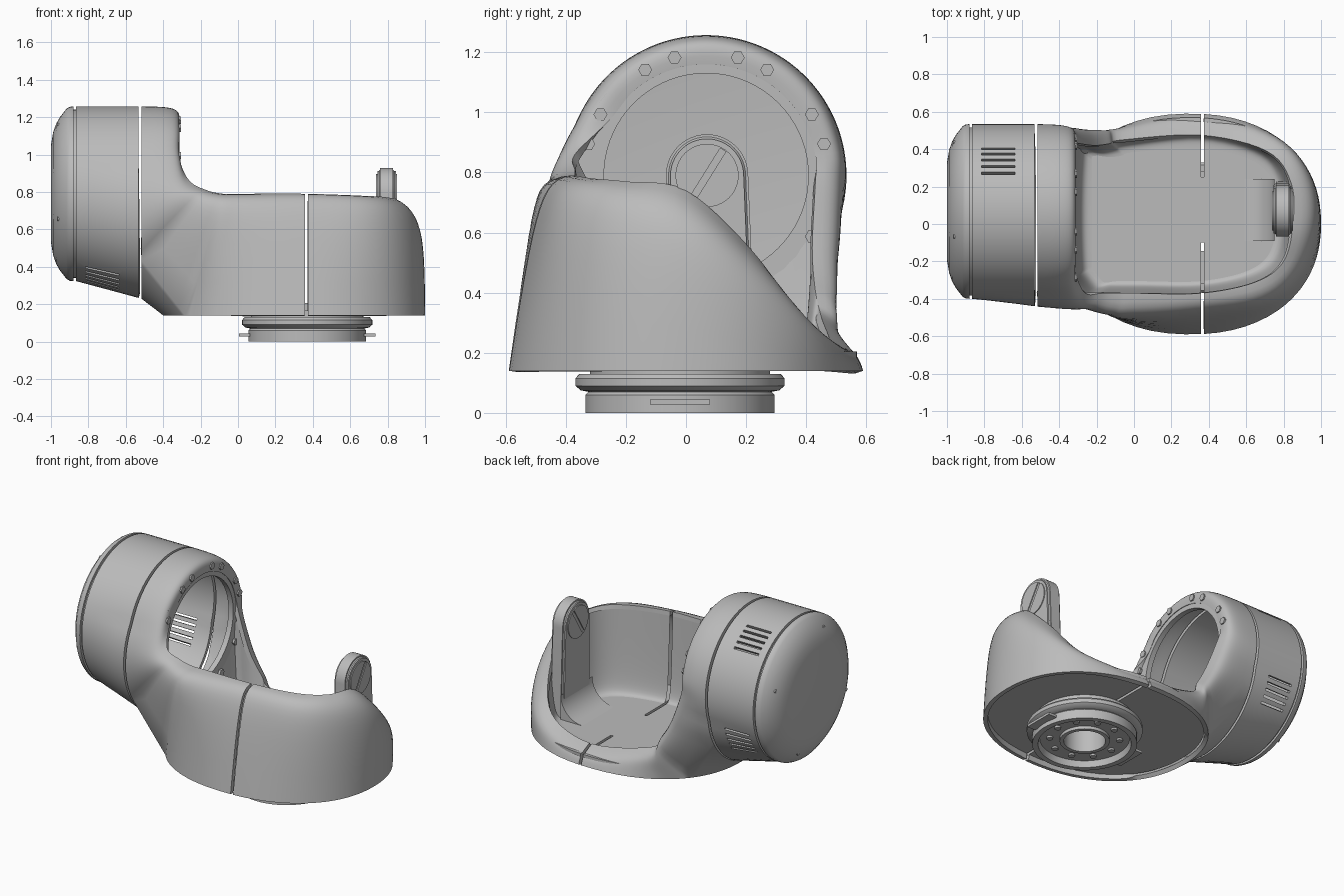
import bpy, bmesh
from math import sin, cos, radians, pi, copysign
from mathutils import Vector, Matrix

cube = bpy.data.objects.get("Cube")
if cube:
    bpy.data.objects.remove(cube, do_unlink=True)
grey = bpy.data.materials.new("warm_grey_plastic")
grey.use_nodes = True
grey.diffuse_color = (0.5, 0.5, 0.5, 1)
grey.node_tree.nodes["Principled BSDF"].inputs["Base Color"].default_value = grey.diffuse_color

HUB_Y, HUB_Z, HUB_R = 0.067, 0.79, 0.467
BASE_Z, FLOOR_Z, SEAM_X, DRUM_X = 0.14, 0.205, -0.515, -0.865
COLLAR = Vector((0.37, -0.02, 0))

def make(name, bm, thickness=0, cutter=None, angle=35):
    """Turn a bmesh into a finished object, optionally thickened inward and cut."""
    mesh = bpy.data.meshes.new(name)
    bm.to_mesh(mesh)
    bm.free()
    ob = bpy.data.objects.new(name, mesh)
    bpy.context.collection.objects.link(ob)
    mesh.materials.append(grey)
    bpy.ops.object.select_all(action='DESELECT')
    bpy.context.view_layer.objects.active = ob
    ob.select_set(True)
    if thickness:
        mod = ob.modifiers.new("wall", 'SOLIDIFY')
        mod.thickness, mod.offset = thickness, -1
        bpy.ops.object.modifier_apply(modifier=mod.name)
    if cutter:
        cutter.hide_render = True
        mod = ob.modifiers.new("cut", 'BOOLEAN')
        mod.operation, mod.solver, mod.object = 'DIFFERENCE', 'EXACT', cutter
        bpy.ops.object.modifier_apply(modifier=mod.name)
        bpy.data.objects.remove(cutter, do_unlink=True)
    bpy.ops.object.shade_smooth_by_angle(angle=radians(angle))
    return ob

def grid(bm, rows, closed=False):
    """Skin a list of equally long point rows."""
    vs = [[bm.verts.new(p) for p in row] for row in rows]
    for i in range(len(vs) if closed else len(vs) - 1):
        a, b = vs[i], vs[(i + 1) % len(vs)]
        for j in range(len(a) - 1):
            bm.faces.new((a[j], b[j], b[j + 1], a[j + 1]))

def lathe(name, profile, centre, axis, steps=72):
    """Spin a closed profile of (radius, height) about x or z."""
    bm, rows = bmesh.new(), []
    for k in range(steps):
        c, s = cos(2 * pi * k / steps), sin(2 * pi * k / steps)
        rows.append([Vector((h, r * c, r * s) if axis == 'x' else (r * c, r * s, h)) + Vector(centre)
                     for r, h in profile + profile[:1]])
    grid(bm, rows, closed=True)
    bmesh.ops.remove_doubles(bm, verts=bm.verts, dist=1e-5)
    bmesh.ops.recalc_face_normals(bm, faces=bm.faces)
    make(name, bm)

def boxes(name, items):
    """Boxes given as (centre, size, turn about x in degrees)."""
    bm = bmesh.new()
    for centre, size, deg in items:
        place = Matrix.Translation(centre) @ Matrix.Rotation(radians(deg), 4, 'X')
        bmesh.ops.create_cube(bm, size=1, matrix=place @ Matrix.Diagonal((*size, 1)))
    return make(name, bm)

def pegs(name, centres, radius, depth, sides, tilt=pi / 2, cutter=None):
    bm = bmesh.new()
    for p in centres:
        bmesh.ops.create_cone(bm, cap_ends=True, segments=sides, radius1=radius, radius2=radius, depth=depth,
                              matrix=Matrix.Translation(p) @ Matrix.Rotation(tilt, 4, 'Y'))
    make(name, bm, cutter=cutter)

def prism(name, outline, axis, lo, hi, bevel=0):
    """Extrude an outline along x or y, rounding its rims if asked."""
    bm = bmesh.new()
    ends = [[bm.verts.new((d, a, b) if axis == 'x' else (a, d, b)) for a, b in outline] for d in (lo, hi)]
    rims = [e for loop in ends for e in bm.faces.new(loop).edges]
    for i in range(len(outline)):
        bm.faces.new((ends[0][i - 1], ends[0][i], ends[1][i], ends[1][i - 1]))
    bmesh.ops.recalc_face_normals(bm, faces=bm.faces)
    if bevel:
        bmesh.ops.bevel(bm, geom=rims, offset=bevel, segments=3, affect='EDGES')
    make(name, bm)

def open_gap(bm, lo=0.357, hi=0.375):
    """Parting gap across the side walls."""
    for x in (lo, hi):
        bmesh.ops.bisect_plane(bm, geom=bm.verts[:] + bm.edges[:] + bm.faces[:],
                               plane_co=(x, 0, 0), plane_no=(1, 0, 0))
    gap = [f for f in bm.faces if lo < f.calc_center_median().x < hi]
    bmesh.ops.delete(bm, geom=gap, context='FACES')

def polar(x, r, deg):
    return Vector((x, HUB_Y + r * cos(radians(deg)), HUB_Z + r * sin(radians(deg))))

def drum_point(deg, x):
    """Round section whose lower front side swells towards the body."""
    t = (x - DRUM_X) / (SEAM_X - DRUM_X)
    return polar(x, HUB_R + 0.1 * t * max(0, cos(radians(deg - 250))), deg)

def oval(deg, scale=1, z=BASE_Z):
    c, s = cos(radians(deg)), sin(radians(deg))
    return Vector((0.3 + 0.7 * scale * copysign(abs(c) ** 0.91, c), 0.59 * scale * copysign(abs(s) ** 0.91, s), z))

# Body shell: columns from outer edge over a shoulder to the opening rim.
# Each outer edge point is (seam angle, base angle, blend from seam to base).
SEAM_A, SEAM_B, BASE_A, BASE_B = 220, 320, 215, 505

def ring_column(deg):
    return (deg, BASE_A, 0), polar(-0.3, HUB_R, deg), polar(-0.315, 0.37, deg)

def base_column(deg, shoulder, rim):
    return (SEAM_A if deg < 360 else SEAM_B, deg, 1), shoulder, rim

stations = [ring_column(d) for d in range(90, 151, 20)] + [
    ((182, BASE_A, 0), (-0.29, -0.45, 0.83), (-0.26, -0.37, 0.86)),
    ((SEAM_A, BASE_A, 0), (-0.2, -0.5, 0.8), (-0.17, -0.37, 0.81)),
    base_column(BASE_A, (-0.1, -0.55, 0.79), (-0.08, -0.37, 0.79)),
    base_column(235, (0, -0.54, 0.79), (0.02, -0.37, 0.79)),
    base_column(275, (0.36, -0.49, 0.79), (0.36, -0.37, 0.79)),
    base_column(310, (0.71, -0.44, 0.78), (0.65, -0.31, 0.78)),
    base_column(335, (0.91, -0.27, 0.73), (0.8, -0.2, 0.77)),
    base_column(360, (1, 0, 0.66), (0.85, 0, 0.74)),
    base_column(385, (0.95, 0.27, 0.45), (0.84, 0.22, 0.54)),
    base_column(410, (0.76, 0.47, 0.27), (0.71, 0.39, 0.31)),
    base_column(445, (0.36, 0.57, 0.2), (0.36, 0.475, 0.24)),
    base_column(485, (-0.06, 0.53, 0.27), (-0.06, 0.45, 0.32)),
    base_column(BASE_B, (-0.14, 0.55, 0.36), (-0.13, 0.43, 0.41)),
    ((SEAM_B, BASE_B, 0), (-0.22, 0.54, 0.52), (-0.21, 0.42, 0.55)),
    ((350, BASE_B, 0), (-0.3, 0.53, 0.74), (-0.29, 0.43, 0.76)),
] + [ring_column(d) for d in range(370, 431, 20)]

def column(o, s, r, steps=12, w=2):
    pts = []
    for k in range(steps + 1):
        t = k / steps
        a, b, c = (1 - t) ** 2, 2 * w * t * (1 - t), t * t
        pts.append((o * a + s * b + r * c) / (a + b + c))
    return pts

def smooth_between(points, t):
    p, q, r, s = (Vector(v) for v in points)
    return q + (r - p) * (t / 2) + (p * 2 - q * 5 + r * 4 - s) * (t * t / 2) + (q * 3 - p - r * 3 + s) * (t ** 3 / 2)

rows, n, sub = [], len(stations), 6
for i in range(n):
    near = [stations[(i + k) % n] for k in (-1, 0, 1, 2)]
    here, after = Vector(near[1][0]), Vector(near[2][0])
    if i == n - 1:
        after.x += 360
    for k in range(sub):
        seam, base, blend = here.lerp(after, k / sub)
        outer = drum_point(seam, SEAM_X).lerp(oval(base), blend)
        rows.append(column(outer, *(smooth_between([st[m] for st in near], k / sub) for m in (1, 2))))
bm = bmesh.new()
grid(bm, rows, closed=True)
# Belly bridging the lower drum seam and the inner end of the base
belly = []
for f in [k / 30 for k in range(31)]:
    a = drum_point(SEAM_A + (SEAM_B - SEAM_A) * f, SEAM_X)
    b = oval(BASE_A + (BASE_B - 360 - BASE_A) * f)
    belly.append([a.lerp(b, j / sub) for j in range(sub + 1)])
grid(bm, belly)
bmesh.ops.remove_doubles(bm, verts=bm.verts, dist=1e-4)
open_gap(bm)
make("body_shell", bm, 0.028, angle=50)

# Inner tub: drops from the rim and the lower half of the ring to the floor
rim = [row[-1] for row in rows[4 * sub:(n - 5) * sub + 1]] + [polar(-0.325, 0.37, d) for d in range(345, 194, -10)]
middle, tub = Vector((0.3, 0.03, 0)), []
for p in rim:
    low, corner = (middle + (Vector((p.x, p.y, 0)) - middle) * k + Vector((0, 0, FLOOR_Z)) for k in (0.84, 0.95))
    tub.append(column(p, corner, low))
bm = bmesh.new()
grid(bm, tub, closed=True)
open_gap(bm)
make("inner_tub", bm, angle=50)

# Drum with vent slots
vents = boxes("vent_cutter", [(polar(-0.725, 0.48, m + 5 * k), (0.18, 0.16, 0.014), m + 5 * k)
                              for m in (54, -32, -115) for k in range(-2, 3)])
bm = bmesh.new()
xs = [DRUM_X + (SEAM_X - 0.016 - DRUM_X) * j / 4 for j in range(5)]
grid(bm, [[drum_point(5 * k, x) for x in xs] for k in range(72)], closed=True)
make("drum_shell", bm, 0.028, vents)

# End cap, liner ring, bolt flange and fasteners around the drum axis
hub = (0, HUB_Y, HUB_Z)
lathe("drum_cap", [(0, -1), (0.26, -1), (0.33, -0.988), (0.375, -0.972), (0.41, -0.952), (0.455, -0.917),
                   (0.465, -0.9), (0.467, -0.88), (0.44, -0.88), (0.4, -0.93), (0, -0.96)], hub, 'x')
lathe("drum_liner", [(0.45, -0.91), (0.45, -0.84), (0.42, -0.84), (0.42, -0.91)], hub, 'x')
lathe("bolt_flange", [(0.34, -0.355), (0.43, -0.355), (0.43, -0.32), (0.34, -0.32)], hub, 'x')
bolt_angles = (15, 30, 60, 75, 105, 120, 150, 165, -15, -30, -60, -75)
pegs("flange_bolts", [polar(-0.32, 0.406, d) for d in bolt_angles], 0.023, 0.03, 6)
pegs("cap_screws", [polar(-0.953, 0.39, d) for d in (20, 110, 200, 290)], 0.012, 0.026, 12)

# Floor plate with two parting slits
slits = boxes("slit_cutter", [((0.366, y, 0.2), (0.018, size, 0.2), 0) for y, size in ((-0.4, 0.6), (0.475, 0.45))])
bm = bmesh.new()
bm.faces.new([bm.verts.new(oval(4 * k, 0.965, FLOOR_Z)) for k in range(90)])
make("floor_plate", bm, 0.035, slits)

# Turning collar below the floor
lathe("base_collar", [(0.3, 0.17), (0.3, 0.13), (0.335, 0.13), (0.348, 0.115), (0.348, 0.09), (0.33, 0.075),
                      (0.305, 0.07), (0.315, 0.06), (0.315, 0), (0.28, 0), (0.27, 0.04), (0.15, 0.04),
                      (0.15, 0.02), (0.125, 0.02), (0.125, 0.17)], COLLAR, 'z')
pegs("collar_bolts", [COLLAR + Vector((0.21 * cos(pi * k / 5), 0.21 * sin(pi * k / 5), 0.038)) for k in range(10)],
     0.02, 0.02, 12, tilt=0)
boxes("collar_tabs", [(COLLAR + Vector((s * 0.335, 0, 0.036)), (0.06, 0.2, 0.016), 0) for s in (-1, 1)])

# Pivot arm: rounded upright with a slotted disc and a curved foot
pivot, arm_r = Vector((0.795, 0.07, 0.79)), 0.137
outline = [(pivot.y + arm_r * cos(pi * k / 24), pivot.z + arm_r * sin(pi * k / 24)) for k in range(25)]
outline += [(pivot.y - arm_r, FLOOR_Z), (pivot.y + arm_r + 0.02, FLOOR_Z), (pivot.y + arm_r + 0.01, 0.55)]
prism("pivot_arm", outline, 'x', pivot.x - 0.05, pivot.x + 0.05, 0.015)
slot = boxes("slot_cutter", [(pivot, (0.2, 0.2, 0.022), 58)])
pegs("pivot_disc", [pivot], 0.105, 0.112, 40, cutter=slot)
foot = [(0.59 + 0.16 * sin(pi * k / 16), FLOOR_Z + 0.16 * (1 - cos(pi * k / 16))) for k in range(9)]
prism("arm_foot", foot + [(0.75, FLOOR_Z)], 'y', -0.09, 0.24)
